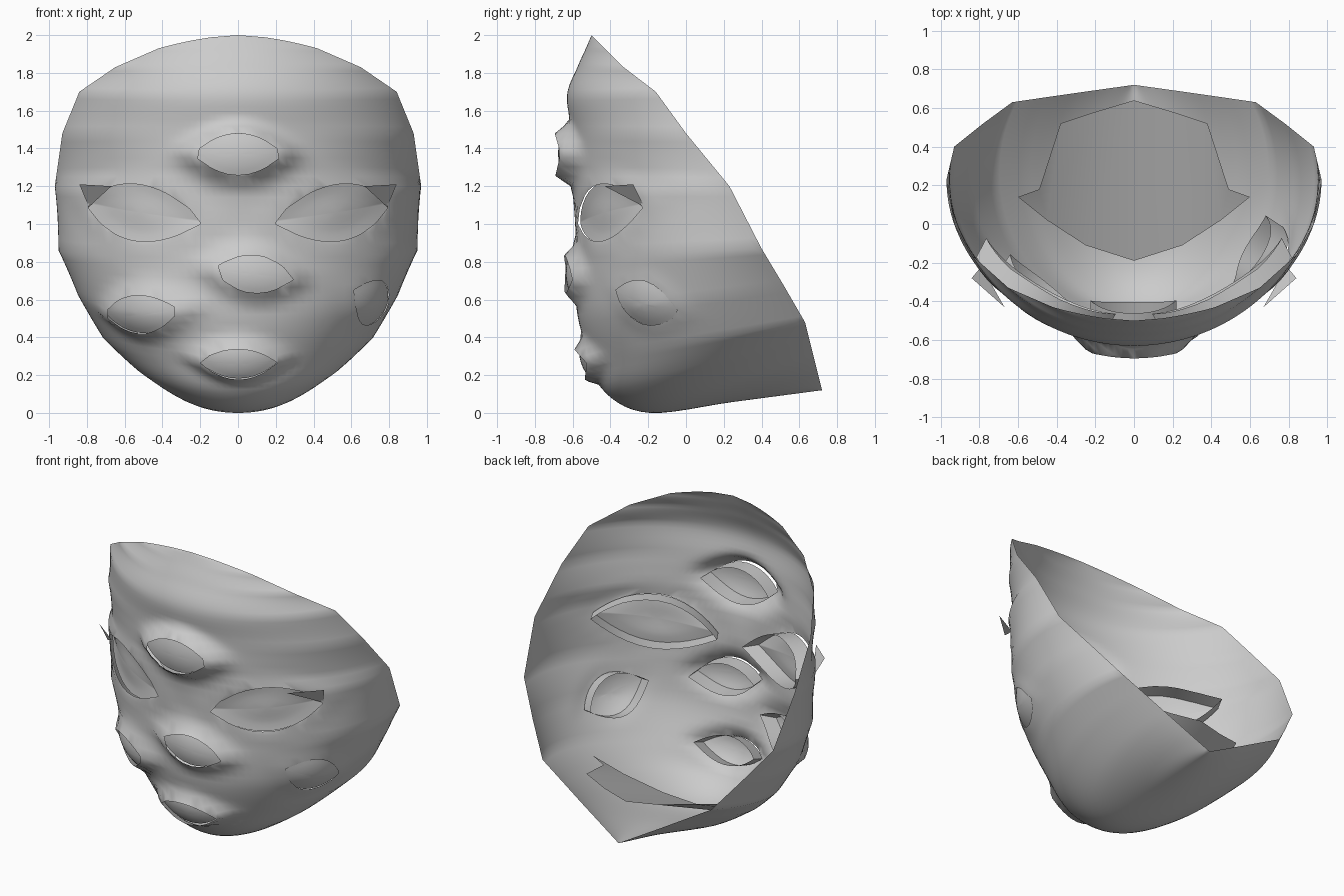
import bpy, bmesh, math
from mathutils import Vector
from mathutils.bvhtree import BVHTree

if "Cube" in bpy.data.objects:
    bpy.data.objects.remove(bpy.data.objects["Cube"])

# Shell ribs: centre-line (y, z), rim (x, y, z), sweep angle to the rim
RIBS = [
    (-.50, 2.00, 0, -.50, 2.00, 1), (-.53, 1.93, .42, -.43, 1.93, 26),
    (-.575, 1.83, .65, -.33, 1.83, 42), (-.63, 1.68, .84, -.16, 1.70, 60),
    (-.605, 1.48, .93, 0, 1.48, 74), (-.60, 1.20, .97, .23, 1.20, 90),
    (-.585, .82, .93, .40, .87, 102), (-.575, .52, .78, .52, .67, 113),
    (-.50, .28, .63, .63, .48, 119), (-.42, .10, .48, .652, .394, 122),
    (-.19, 0, .30, .678, .29, 124), (.25, .058, .12, .703, .188, 120),
    (.72, .12, 0, .72, .12, 110)]

# Eyes: point on face, half width, half height, tilt, lid height, socket depth
EYES = [
    ((0, -.61, 1.37), .24, .11, 0, .09, 0),
    ((.53, -.45, 1.06), .37, .15, 8, .05, .075),
    ((-.53, -.45, 1.06), .37, .15, -8, .05, .075),
    ((.08, -.58, .735), .22, .10, -6, .06, 0),
    ((-.49, -.40, .54), .25, .105, 3, .05, 0),
    ((.72, -.22, .58), .20, .125, -18, .01, 0),
    ((0, -.50, .28), .21, .085, 0, .065, 0)]


def catmull(p0, p1, p2, p3, t):
    return [.5 * (2*b + (c-a)*t + (2*a-5*b+4*c-d)*t*t + (3*b-a-3*c+d)*t**3)
            for a, b, c, d in zip(p0, p1, p2, p3)]


def grid(bm, rows):
    vs = [[bm.verts.new(p) for p in r] for r in rows]
    for r0, r1 in zip(vs, vs[1:]):
        for i in range(len(r0) - 1):
            bm.faces.new((r0[i], r0[i+1], r1[i+1], r1[i]))


def finish(bm, name):
    me = bpy.data.meshes.new(name)
    bm.to_mesh(me)
    bm.free()
    ob = bpy.data.objects.new(name, me)
    bpy.context.collection.objects.link(ob)
    bpy.context.view_layer.objects.active = ob
    ob.select_set(True)
    bpy.ops.object.shade_smooth_by_angle(angle=math.radians(50))
    ob.select_set(False)
    return ob


def rib_curve(rib, n=36):
    yp, zp, xr, yr, zr, deg = rib
    tm = math.radians(deg)
    pts = []
    for i in range(-n, n + 1):
        t = tm * i / n
        f = (1 - math.cos(t)) / (1 - math.cos(tm))
        pts.append((xr * math.sin(t) / math.sin(tm), yp + (yr-yp)*f, zp + (zr-zp)*f))
    return pts


def almond(a, b, w, h):
    A, B = a / w, abs(b) / h
    return (B + math.sqrt(B*B + 4*A*A)) / 2


def socket(depth, r):
    return depth * math.exp(-(r / 1.3) ** 4)


# Open face shell: smooth centre line, straight-sided rim
rows, SUB = [], 6
last = len(RIBS) - 1
for i in range(last):
    q = [RIBS[max(0, min(last, i + k))] for k in (-1, 0, 1, 2)]
    for j in range(SUB):
        t = j / SUB
        lin = [a + (b-a)*t for a, b in zip(q[1], q[2])]
        rib = catmull(*q, t)[:2] + lin[2:]
        if i == 0:
            rib = lin
            rib[2] = q[2][2] * t ** .6
        if i < 5:
            # constant width across the forehead
            rib[5] = math.degrees(math.asin(min(1, max(.01, rib[2] / .972))))
        rows.append(rib_curve(rib))
rows.append(rib_curve(RIBS[-1]))
bm = bmesh.new()
grid(bm, rows)
bmesh.ops.remove_doubles(bm, verts=bm.verts, dist=.0005)
bm.normal_update()
tree = BVHTree.FromBMesh(bm)

# Local frame of every eye on the shell
frames = []
for p, w, h, tilt, lid, deep in EYES:
    c, n, _, _ = tree.find_nearest(Vector(p))
    n = n.normalized()
    if n.dot(c - Vector((0, .3, .9))) < 0:
        n.negate()
    u = Vector((0, 0, 1)).cross(n).normalized()
    v = n.cross(u)
    k = math.radians(tilt)
    u, v = u*math.cos(k) + v*math.sin(k), v*math.cos(k) - u*math.sin(k)
    frames.append((c.copy(), u, v, n, w, h, lid, deep))


def on_skin(fr, a, b):
    c, u, v, n = fr[:4]
    p = c + u*a + v*b
    hit = tree.ray_cast(p + n*.3, -n, .8)[0]
    return hit if hit else p


# Cut the eye openings and raise lids around them
for fr in frames:
    c, u, v, n, w, h, lid, deep = fr
    rad = {}
    for vt in bm.verts:
        d = vt.co - c
        if d.length < 2.2 * w and abs(d.dot(n)) < .35:
            rad[vt] = almond(d.dot(u), d.dot(v), w, h)
    inner = {f for f in bm.faces if all(rad.get(q, 9) < 1 for q in f.verts)}
    gone = {q for f in inner for q in f.verts if all(g in inner for g in q.link_faces)}
    for vt in gone:
        rad.pop(vt, None)
    bmesh.ops.delete(bm, geom=list(inner), context='FACES')
    for vt, r in rad.items():
        d = vt.co - c
        if r < 1:
            r = max(r, .05)
            vt.co = on_skin(fr, d.dot(u) / r, d.dot(v) / r)
            r = 1
        vt.co += n * (lid * math.exp(-((r - 1) / .38) ** 2) - socket(deep, r))
bmesh.ops.recalc_face_normals(bm, faces=bm.faces)
finish(bm, "face_shell")

# Domed eye surfaces inside the lids, each with a skirt turned inward
for k, fr in enumerate(frames):
    c, u, v, n, w, h, lid, deep = fr
    bm = bmesh.new()
    rings = []
    for r, back in [(.001, 0), (.2, 0), (.4, 0), (.6, 0), (.8, 0), (1.05, 0), (1.06, .11)]:
        ring = []
        for i in range(33):
            t = math.tau * i / 32
            a = math.cos(t) * r
            b = math.copysign(1 - math.cos(t)**2, math.sin(t)) * r
            p = on_skin(fr, a*w, b*h)
            out = .7*lid - .008 + .02 * (1 - a*a - b*b) - socket(deep, r)
            ring.append(p + n * (out - back))
        rings.append(ring)
    grid(bm, rings)
    bmesh.ops.remove_doubles(bm, verts=bm.verts, dist=.0015)
    bmesh.ops.recalc_face_normals(bm, faces=bm.faces)
    finish(bm, "eye_surface_%d" % (k + 1))

# Pointed tabs at the outer corners of the two large eyes
bm = bmesh.new()
for s in (1, -1):
    bm.faces.new([bm.verts.new((s*x, y, z)) for x, y, z in
                  ((.67, -.43, 1.2), (.84, -.28, 1.21), (.79, -.22, 1.09))])
finish(bm, "eye_corner_tabs")

# Inner throat flap rising from the jaw crease
front = [(0, -.19, .02), (.25, -.11, .08), (.45, .02, .2), (.6, .14, .33)]
back = [(0, .64, .37), (.2, .58, .38), (.38, .52, .41), (.49, .18, .31)]
bm = bmesh.new()
grid(bm, [[(-x, y, z) for x, y, z in e[:0:-1]] + e for e in (front, back)])
finish(bm, "throat_flap")
